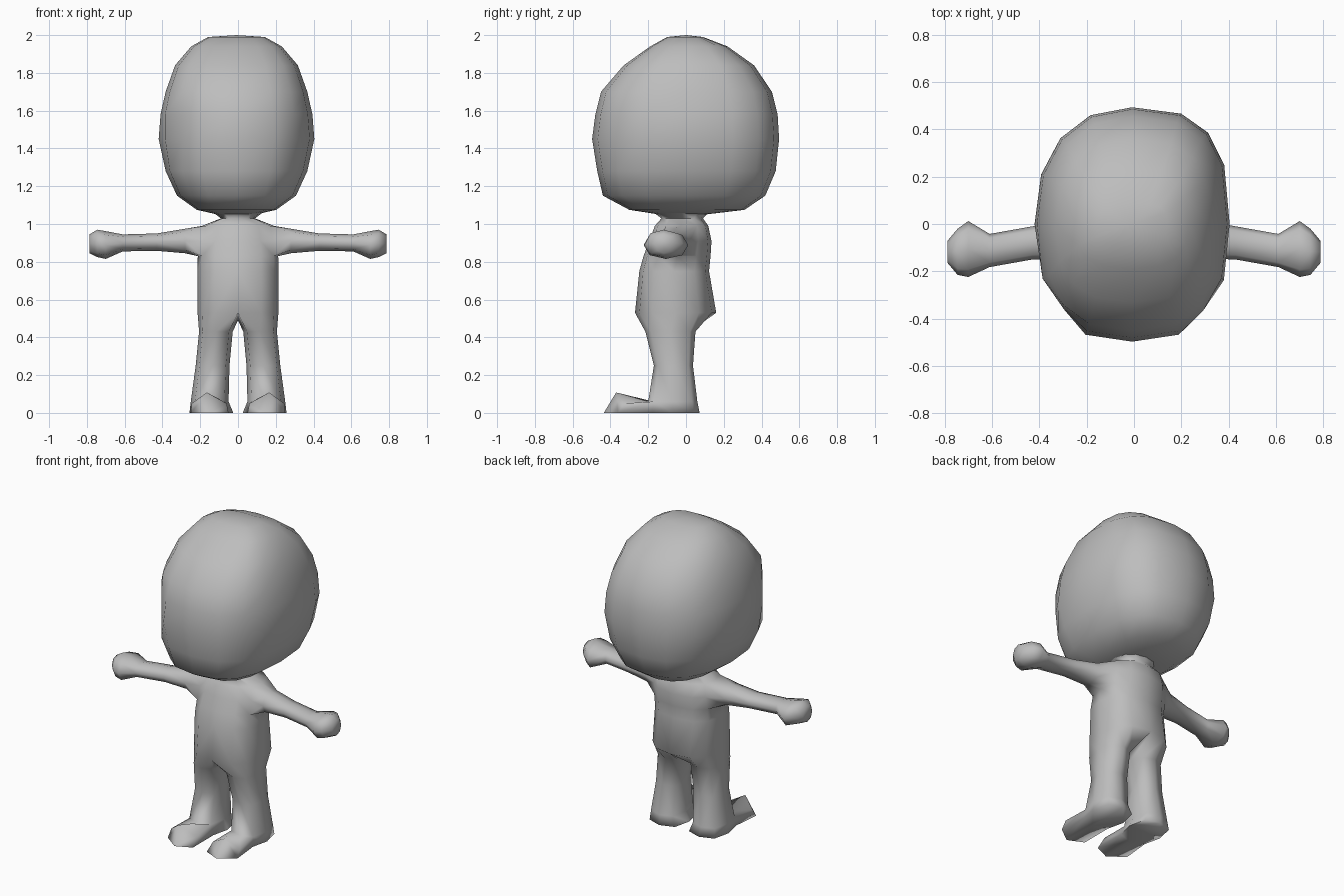
import bpy, bmesh, math

if "Cube" in bpy.data.objects:
    bpy.data.objects.remove(bpy.data.objects["Cube"])

clay = bpy.data.materials.new("clay_grey")
clay.diffuse_color = (0.51, 0.51, 0.51, 1)
clay.use_nodes = True
clay.node_tree.nodes["Principled BSDF"].inputs["Base Color"].default_value = clay.diffuse_color


def spow(v, p):
    return math.copysign(abs(v) ** p, v)


def oval(angle, c, half, power):
    """Point on a rounded-square oval with centre c and half sizes half."""
    e = 2 / power
    return (c[0] + half[0] * spow(math.cos(angle), e),
            c[1] + half[1] * spow(math.sin(angle), e))


def bridge(bm, a, b, closed=True, skip=()):
    n = len(a)
    for i in range(n if closed else n - 1):
        if i not in skip:
            j = (i + 1) % n
            bm.faces.new((a[i], a[j], b[j], b[i]))


def finish(bm, name, angle):
    bmesh.ops.recalc_face_normals(bm, faces=bm.faces)
    me = bpy.data.meshes.new(name)
    bm.to_mesh(me)
    bm.free()
    ob = bpy.data.objects.new(name, me)
    bpy.context.collection.objects.link(ob)
    me.materials.append(clay)
    bpy.ops.object.select_all(action='DESELECT')
    bpy.context.view_layer.objects.active = ob
    ob.select_set(True)
    bpy.ops.object.shade_smooth_by_angle(angle=math.radians(angle))
    return ob


def head_point(a, w, yf, yb):
    """Rounder at back left, squarer at back right, flat cheeks at the front."""
    back = math.sin(a) > 0
    power = (2.8 if math.cos(a) > 0 else 2.25) if back else 2.6
    x, y = oval(a, (-.008, 0), (w, yb if back else -yf), power)
    if not back:
        dx, dy = math.copysign(.82, x), -.57
        over = max(0, x * dx + y * dy - .448)
        x, y = x - over * dx, y - over * dy
    return x, y


# Head: rounded rings (z, half width, front y, back y)
bm = bmesh.new()
head_rings = [(1.05, .10, -.14, .10), (1.075, .21, -.30, .31), (1.15, .315, -.44, .42),
              (1.28, .375, -.47, .475), (1.45, .412, -.497, .493), (1.58, .402, -.48, .485),
              (1.70, .375, -.45, .455), (1.84, .325, -.33, .36), (1.94, .24, -.19, .22),
              (1.99, .15, -.10, .09)]
prev = None
for z, w, yf, yb in head_rings:
    ring = [bm.verts.new((*head_point(math.tau * i / 16, w, yf, yb), z)) for i in range(16)]
    if prev:
        bridge(bm, prev, ring)
    else:
        bm.faces.new(ring)
    prev = ring
crown = bm.verts.new((-.008, 0, 2.0))
for i in range(16):
    bm.faces.new((prev[i], prev[(i + 1) % 16], crown))
finish(bm, "head", 75)

# Body: right half, mirrored afterwards
bm = bmesh.new()

# Torso: half rings from front centre round to back centre
torso_rings = [(1.06, .13, -.17, .12), (1.03, .09, -.13, .09), (.99, .19, -.165, .118),
               (.91, .207, -.195, .135), (.83, .213, -.225, .13), (.75, .214, -.247, .122),
               (.53, .214, -.27, .16)]
torso = []
for z, w, yf, yb in torso_rings:
    ring = []
    for i in range(7):
        x, y = oval(math.radians(-90 + 30 * i), (0, (yf + yb) / 2), (w, (yb - yf) / 2), 2.5)
        ring.append(bm.verts.new((0 if i in (0, 6) else x, y, z)))
    torso.append(ring)
for k in range(6):
    # rows 2 and 3 leave the shoulder opening
    bridge(bm, torso[k], torso[k + 1], False, (2, 3) if k in (2, 3) else ())

# Arm and hand: octagons along x (x, front y, back y, bottom z, top z)
t, m, b = torso[2], torso[3], torso[4]
prev = [t[2], t[3], t[4], m[4], b[4], b[3], b[2], m[2]]
for x, y0, y1, z0, z1 in [(.28, -.145, .02, .845, .975), (.43, -.15, -.01, .858, .95),
                          (.61, -.182, -.042, .855, .945), (.70, -.224, .012, .815, .962),
                          (.745, -.215, -.02, .825, .97), (.787, -.165, -.07, .845, .945)]:
    ring = []
    for k in range(8):
        y, z = oval(math.radians(135 - 45 * k), ((y0 + y1) / 2, (z0 + z1) / 2),
                    ((y1 - y0) / 2, (z1 - z0) / 2), 2.2)
        ring.append(bm.verts.new((x, y, z)))
    bridge(bm, prev, ring)
    prev = ring
bm.faces.new(prev)

# Leg: octagons going down (z, inner x, outer x, front y, back y)
crotch = bm.verts.new((0, -.06, .49))
prev = torso[-1] + [crotch]
leg_rings = [(.43, .028, .206, -.215, .05), (.25, .045, .224, -.17, .037),
             (.06, .05, .25, -.20, .06), (0, .025, .257, -.21, .072)]
legs = []
for z, x0, x1, yf, yb in leg_rings:
    ring = []
    for k in range(8):
        x, y = oval(math.radians(-135 + 45 * k), ((x0 + x1) / 2, (yf + yb) / 2),
                    ((x1 - x0) / 2, (yb - yf) / 2), 2.8)
        ring.append(bm.verts.new((x, y, z)))
    # the last row is open at the front for the foot
    bridge(bm, prev, ring, True, (0, 1) if z == 0 else ())
    legs.append(ring)
    prev = ring
bm.faces.new(prev)

# Foot: front of the ankle pulled forward to a raised toe
ankle, sole = legs[2], legs[3]
prev = [ankle[0], ankle[1], ankle[2], sole[2], sole[1], sole[0]]
toe = [bm.verts.new(p) for p in [(.06, -.34, .05), (.165, -.37, .108), (.245, -.33, .05),
                                 (.25, -.36, 0), (.15, -.435, 0), (.05, -.39, 0)]]
bridge(bm, prev, toe)
bm.faces.new((toe[0], toe[1], toe[4], toe[5]))
bm.faces.new((toe[1], toe[2], toe[3], toe[4]))

body = finish(bm, "body", 110)
mod = body.modifiers.new("mirror", 'MIRROR')
mod.use_clip = True
mod.merge_threshold = 0.001
